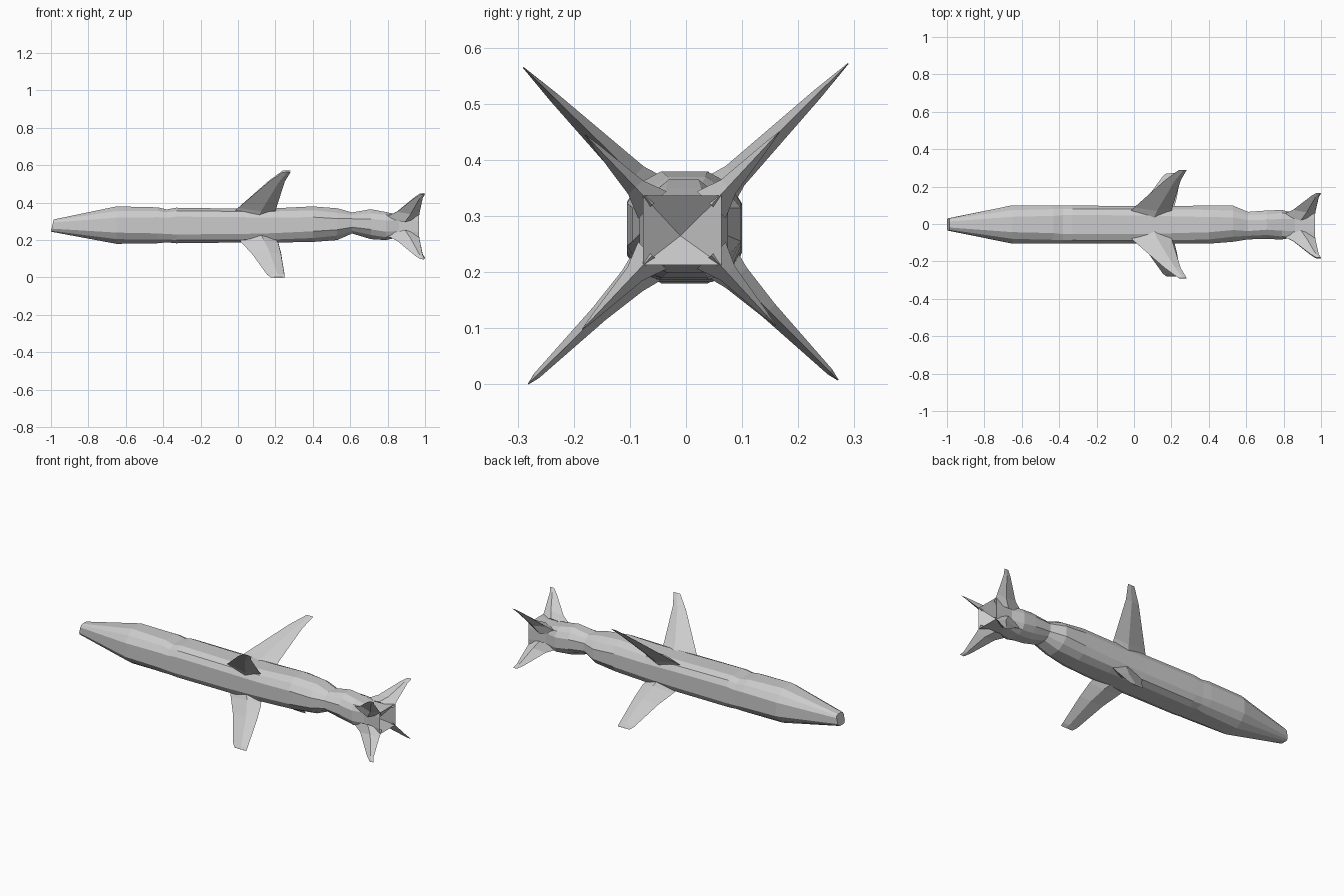
import bpy
import bmesh
from mathutils import Vector

cube = bpy.data.objects.get("Cube")
if cube:
    bpy.data.objects.remove(cube)

grey = bpy.data.materials.new("light_grey")
grey.use_nodes = True
colour = (0.6, 0.6, 0.6, 1)
grey.diffuse_color = colour
grey.node_tree.nodes["Principled BSDF"].inputs["Base Color"].default_value = colour


def finish(name, bm):
    bmesh.ops.recalc_face_normals(bm, faces=bm.faces[:])
    mesh = bpy.data.meshes.new(name)
    bm.to_mesh(mesh)
    bm.free()
    mesh.materials.append(grey)
    obj = bpy.data.objects.new(name, mesh)
    bpy.context.collection.objects.link(obj)
    return obj


def loft(bm, rings):
    """Skin a list of equal point rings and return their vertices."""
    rows = [[bm.verts.new(p) for p in ring] for ring in rings]
    n = len(rows[0])
    for a, b in zip(rows, rows[1:]):
        for i in range(n):
            j = (i + 1) % n
            bm.faces.new((a[i], a[j], b[j], b[i]))
    return rows


def section(x, y0, y1, z0, z1, flat, corner, lean=0):
    """Twelve-sided box-like ring with rounded corners."""
    quarter = [(1, flat), (corner, corner), (flat, 1)]
    pts = []
    for _ in range(4):
        pts += quarter
        quarter = [(-v, u) for u, v in quarter]
    cy, cz, hy, hz = (y0 + y1) / 2, (z0 + z1) / 2, (y1 - y0) / 2, (z1 - z0) / 2
    return [Vector((x - lean * v, cy + u * hy, cz + v * hz)) for u, v in pts]


# Fuselage: blunt nose, long body, narrow waist and square tail
sections = [
    (-0.993, -.035, .03, .245, .31, .5, .85, -.007),
    (-0.65, -.105, .1, .18, .38, .4, .75),
    (-0.43, -.105, .1, .183, .375, .45, .8),
    (-0.38, -.105, .098, .188, .364, .5, .82),
    (-0.33, -.105, .098, .183, .373, .5, .82),
    (0.0, -.105, .097, .187, .368, .5, .84),
    (0.2, -.105, .097, .187, .37, .45, .82),
    (0.4, -.105, .098, .19, .38, .4, .78),
    (0.53, -.095, .098, .2, .37, .35, .72),
    (0.61, -.082, .065, .235, .348, .4, .75),
    (0.71, -.08, .072, .205, .365, .35, .72),
    (0.79, -.083, .075, .2, .35, .4, .8),
    (0.86, -.07, .058, .215, .335, .5, .9),
    (0.968, -.077, .063, .213, .337, .5, 1),
]
bm = bmesh.new()
rows = loft(bm, [section(*s) for s in sections])
bm.faces.new(rows[0])
# Hollow pyramid in the tail end
apex = bm.verts.new((0.91, -.01, .265))
for i in range(12):
    bm.faces.new((rows[-1][i], rows[-1][(i + 1) % 12], apex))
finish("fuselage", bm)


def fin(name, root, tip, stations):
    """Diamond-section blade; stations are (span, lead x, trail x, half thickness)."""
    root, tip = Vector((0, *root)), Vector((0, *tip))
    side = (tip - root).normalized().cross(Vector((1, 0, 0)))
    rings = []
    for span, lead, trail, half in stations:
        c = root.lerp(tip, span)
        ridge = lead + 0.6 * (trail - lead)
        rings.append([c + Vector((lead, 0, 0)), c + Vector((ridge, 0, 0)) + side * half,
                      c + Vector((trail, 0, 0)), c + Vector((ridge, 0, 0)) - side * half])
    bm = bmesh.new()
    rows = loft(bm, rings)
    bm.faces.new(rows[0])
    bm.faces.new(rows[-1])
    return finish(name, bm)


# Four diagonal wings, the upper pair swept further back
upper = [(0, -.03, .2, .035), (.12, .0, .205, .024), (.76, .165, .25, .009), (1, .24, .282, .001)]
lower = [(0, .0, .2, .035), (.12, .02, .215, .026), (.4, .075, .23, .016), (.93, .155, .248, .006),
         (1, .175, .25, .001)]
fin("upper_left_wing", (.06, .345), (.289, .572), upper)
fin("upper_right_wing", (-.065, .345), (-.29, .565), upper)
fin("lower_left_wing", (.065, .215), (.271, .008), lower)
fin("lower_right_wing", (-.07, .21), (-.281, .001), lower)

# Four pointed tail fins with broad roots
tail = [(0, .78, .967, .035), (.25, .85, .972, .018), (.85, .945, .988, .005), (1, .975, 1.0, .001)]
fin("upper_left_tail_fin", (.045, .32), (.166, .45), tail)
fin("upper_right_tail_fin", (-.06, .32), (-.18, .445), tail)
fin("lower_left_tail_fin", (.045, .23), (.16, .105), tail)
fin("lower_right_tail_fin", (-.06, .23), (-.185, .098), tail)
